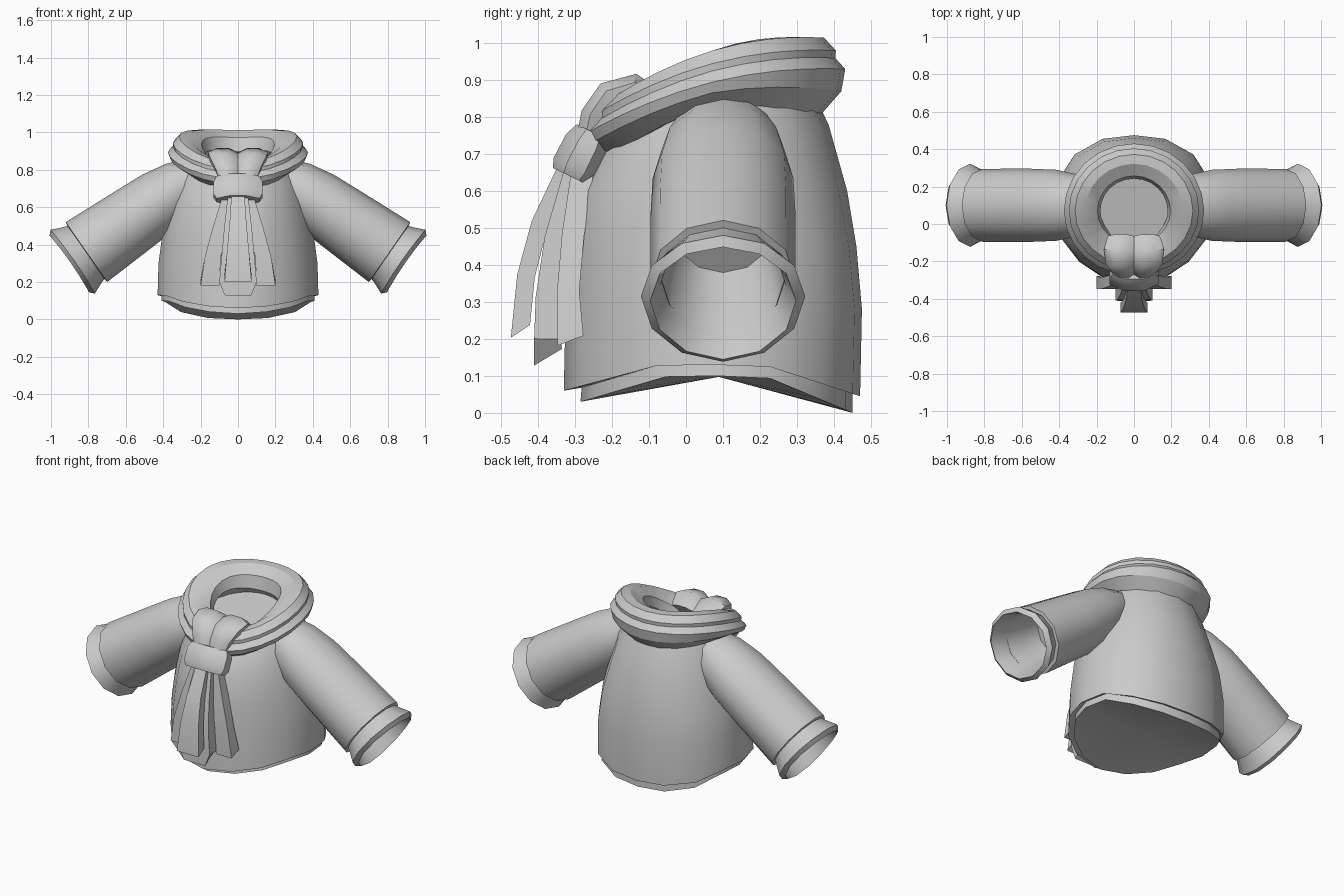
import bpy, bmesh, math
from mathutils import Vector

if "Cube" in bpy.data.objects:
    bpy.data.objects.remove(bpy.data.objects["Cube"])

mat = bpy.data.materials.new("plain_grey")
mat.diffuse_color = (0.6, 0.6, 0.6, 1)
mat.use_nodes = True
mat.node_tree.nodes["Principled BSDF"].inputs["Base Color"].default_value = mat.diffuse_color


def loft(name, rings, cap=(True, True), loop=False, angle=35, lift=0.0):
    """Skin a list of equal-length rings, with fan caps at the ends."""
    bm = bmesh.new()
    vs = [[bm.verts.new(p) for p in r] for r in rings]
    n = len(vs[0])
    pairs = list(zip(vs, vs[1:])) + ([(vs[-1], vs[0])] if loop else [])
    for a, b in pairs:
        for i in range(n):
            j = (i + 1) % n
            bm.faces.new((a[i], a[j], b[j], b[i]))
    if not loop:
        for ring, on in ((vs[0], cap[0]), (vs[-1], cap[1])):
            if on:
                c = bm.verts.new(sum((v.co for v in ring), Vector()) / n + Vector((0, 0, lift)))
                for i in range(n):
                    bm.faces.new((ring[i], ring[(i + 1) % n], c))
    bmesh.ops.recalc_face_normals(bm, faces=bm.faces)
    me = bpy.data.meshes.new(name)
    bm.to_mesh(me)
    bm.free()
    me.materials.append(mat)
    ob = bpy.data.objects.new(name, me)
    bpy.context.collection.objects.link(ob)
    bpy.ops.object.select_all(action='DESELECT')
    ob.select_set(True)
    bpy.context.view_layer.objects.active = ob
    bpy.ops.object.shade_smooth_by_angle(angle=math.radians(angle))
    return ob


def angles(n):
    return [2 * math.pi * i / n for i in range(n)]


# Body: rings pointed at the front and fuller at the back, hem dipping at both
def body_ring(z, rx, front, back, dip_f=0.0, dip_b=0.0, tilt=0.0, full=2.35):
    cy, ry = (front + back) / 2, (back - front) / 2
    pts = []
    for a in angles(16):
        c, s = math.cos(a), math.sin(a)
        p = full if s > 0 else 1.8
        k = (abs(c) ** p + abs(s) ** p) ** (-1 / p)
        y = cy + ry * s * k
        dip = (dip_b if s > 0 else dip_f) * max(0, (abs(s * k) - 0.35) / 0.65)
        pts.append(Vector((rx * c * k, y, z - dip + tilt * (y - 0.1))))
    return pts


loft("jumper_body", [
    body_ring(0.14, 0.40, -0.27, 0.44, 0.07, 0.085),
    body_ring(0.13, 0.43, -0.33, 0.47, 0.07, 0.085),
    body_ring(0.30, 0.425, -0.325, 0.475, 0.02, 0.02),
    body_ring(0.45, 0.405, -0.31, 0.46, full=2.3),
    body_ring(0.60, 0.37, -0.29, 0.435, full=2.15),
    body_ring(0.75, 0.33, -0.225, 0.385, tilt=0.1, full=2),
    body_ring(0.84, 0.28, -0.17, 0.33, tilt=0.22, full=2)], cap=(False, True))

# Hem band peeking out below the body, closed underneath
loft("hem", [
    body_ring(0.16, 0.405, -0.28, 0.45, 0.07, 0.09),
    body_ring(0.10, 0.41, -0.285, 0.45, 0.07, 0.10)], cap=(False, True), lift=0.04)


# Sleeves and flared cuffs, as rings along a sloping axis
def sleeve_ring(side, s, ru, rv, bend=0.0, n=12):
    pts = []
    for a in angles(n):
        t = s - bend * math.cos(a) ** 2
        p = Vector((0.81 + 0.82 * t, 0.1, 0.36 - 0.57 * t))
        p += Vector((0.57, 0, 0.82)) * ru * math.sin(a)
        p.y += rv * math.cos(a)
        p.x *= side
        pts.append(p)
    return pts


SLEEVE = [(-0.75, 0.09, 0.12), (-0.62, 0.145, 0.165), (-0.48, 0.17, 0.19),
          (-0.3, 0.18, 0.196), (0, 0.195, 0.195), (0.005, 0.165, 0.165)]
CUFF = [(-0.02, 0.165, 0.168), (0.025, 0.18, 0.19), (0.09, 0.208, 0.222, 0.01),
        (0.112, 0.185, 0.197, 0.01), (0.03, 0.165, 0.17), (-0.1, 0.15, 0.155),
        (-0.22, 0.13, 0.13)]
for side, tag in ((1, "left"), (-1, "right")):
    loft(tag + "_sleeve", [sleeve_ring(side, *r) for r in SLEEVE], (True, False))
    loft(tag + "_cuff", [sleeve_ring(side, *r) for r in CUFF], (False, True))

# Scarf collar: a rolled two-layer profile swept round a tilted oval
COLLAR = [(0.80, -0.13), (0.97, -0.06), (1.0, 0.0), (0.925, 0.03), (0.93, 0.05),
          (0.84, 0.085), (0.70, 0.085), (0.52, 0.045), (0.48, -0.03), (0.58, -0.10)]
rings = []
for a in angles(24):
    c, s = math.cos(a), math.sin(a)
    t = (0.07 + 0.36 * s - 0.1) / 0.35
    h = 0.90 + 0.077 * t - 0.05 * t * t
    low = 0.48 + 0.52 * max(0, s)
    ry = 0.36 if s > 0 else 0.345
    rings.append([Vector((0.375 * k * c, 0.07 + ry * k * s,
                          h + (dz * low if dz < 0 else dz))) for k, dz in COLLAR])
loft("scarf_collar", rings, loop=True, angle=30)


# Cloth strips: path points are (x, y, z, half width, half thickness);
# slant lowers the front edge of the last end
def strip(name, path, n, angle=35, slant=0.0):
    rings = []
    for i, (x, y, z, hw, ht) in enumerate(path):
        a, b = path[max(i - 1, 0)], path[min(i + 1, len(path) - 1)]
        d = Vector((0, b[1] - a[1], b[2] - a[2])).normalized()
        out = Vector((0, -d.z, d.y))
        k = 1 / math.cos(math.pi / n)
        ring = []
        for q in angles(n):
            q += math.pi / n
            p = Vector((x + hw * k * math.cos(q), y, z)) + out * ht * k * math.sin(q)
            if i == len(path) - 1:
                p.z += slant * (p.y - y) / ht
            ring.append(p)
        rings.append(ring)
    return loft(name, rings, angle=angle)


# Knot band and the two folds above it
strip("scarf_knot", [(0, -0.25, 0.757, 0.115, 0.05), (0, -0.266, 0.725, 0.13, 0.064),
                     (0, -0.298, 0.66, 0.13, 0.066), (0, -0.309, 0.637, 0.115, 0.056)], 8, 50)
for side, tag in ((1, "left"), (-1, "right")):
    strip(tag + "_knot_fold", [
        (side * 0.045, -0.258, 0.73, 0.05, 0.04), (side * 0.06, -0.242, 0.80, 0.06, 0.043),
        (side * 0.075, -0.205, 0.855, 0.075, 0.043), (side * 0.08, -0.14, 0.876, 0.08, 0.04),
        (side * 0.07, -0.07, 0.835, 0.07, 0.03)], 8, 50)
    # Outer hanging tails
    strip(tag + "_scarf_tail", [
        (side * 0.05, -0.28, 0.65, 0.035, 0.03), (side * 0.10, -0.305, 0.48, 0.037, 0.03),
        (side * 0.135, -0.318, 0.33, 0.043, 0.03), (side * 0.15, -0.312, 0.195, 0.05, 0.035)],
        4, slant=0.012)

# Middle hanging tails, one in front of the other
strip("front_scarf_tail", [(0, -0.325, 0.66, 0.035, 0.022), (0, -0.395, 0.51, 0.045, 0.023),
                           (0, -0.432, 0.37, 0.058, 0.024), (0, -0.447, 0.22, 0.072, 0.026)],
      4, slant=0.02)
strip("middle_scarf_tail", [(0, -0.30, 0.65, 0.055, 0.03), (0, -0.35, 0.47, 0.075, 0.032),
                            (0, -0.372, 0.31, 0.09, 0.034), (0, -0.374, 0.2, 0.1, 0.036),
                            (0, -0.373, 0.15, 0.07, 0.038)], 4, slant=0.022)
